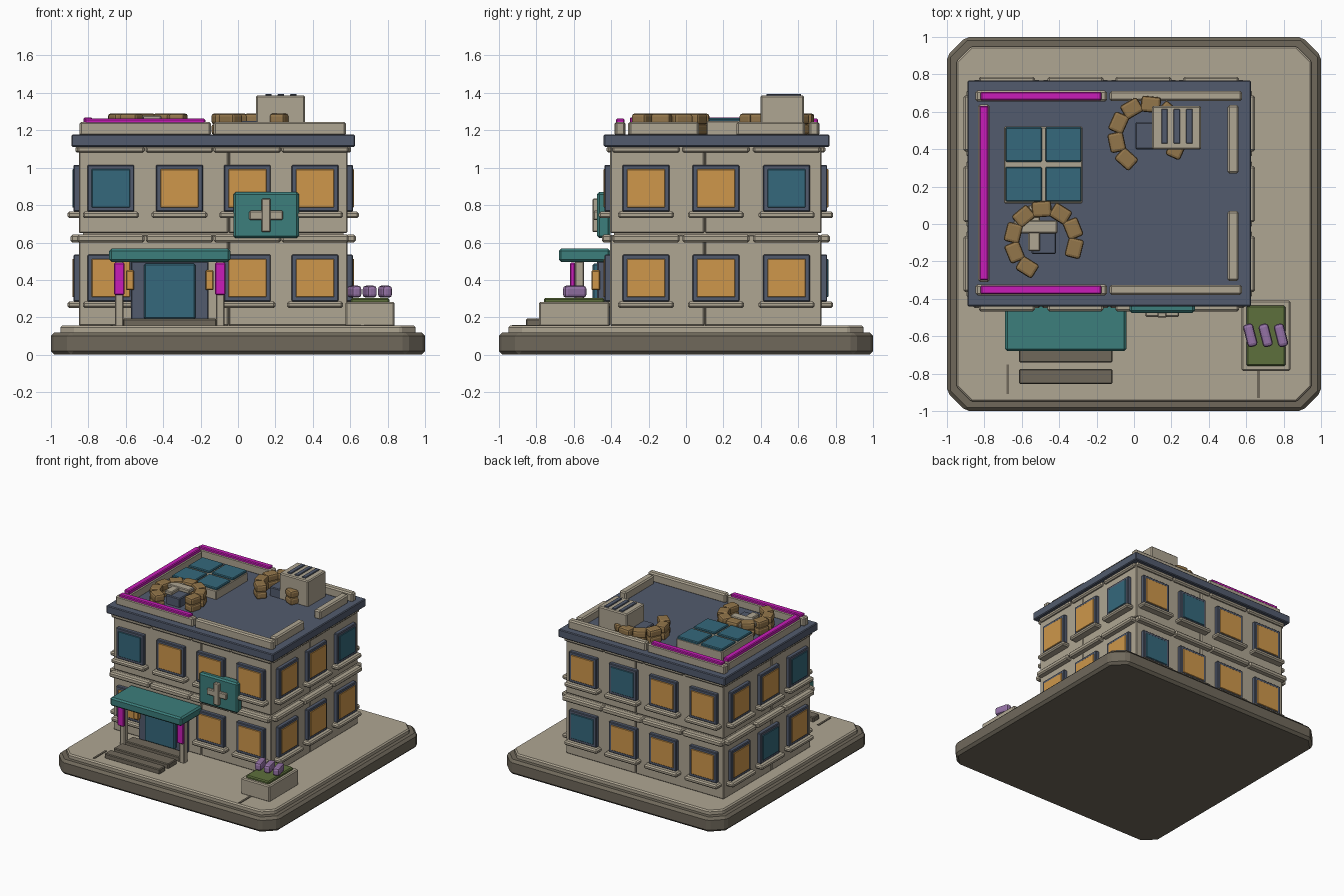
import bpy, bmesh, math
from mathutils import Vector, Matrix

cube = bpy.data.objects.get("Cube")
if cube:
    bpy.data.objects.remove(cube, do_unlink=True)


def material(name, *rgb):
    mat = bpy.data.materials.new(name)
    mat.use_nodes = True
    colour = (*rgb, 1)
    mat.diffuse_color = colour
    mat.node_tree.nodes["Principled BSDF"].inputs["Base Color"].default_value = colour
    return mat


BEIGE = material("beige_stone", .43, .38, .29)
STONE = material("dark_stone", .16, .14, .105)
SLATE = material("slate_blue", .085, .105, .155)
AMBER = material("amber_glass", .62, .31, .07)
GLASS = material("blue_glass", .035, .14, .2)
TEAL = material("teal_paint", .045, .21, .2)
MAGENTA = material("magenta_trim", .58, .012, .48)
BROWN = material("brown_sacking", .29, .18, .07)
GREEN = material("leaf_green", .11, .16, .045)
PURPLE = material("purple_petals", .3, .17, .38)


def finish(name, bm, mat, bevel, segments=1):
    mesh = bpy.data.meshes.new(name)
    bmesh.ops.recalc_face_normals(bm, faces=bm.faces)
    bm.to_mesh(mesh)
    bm.free()
    mesh.materials.append(mat)
    obj = bpy.data.objects.new(name, mesh)
    bpy.context.collection.objects.link(obj)
    if bevel:
        mod = obj.modifiers.new("soft_edges", "BEVEL")
        mod.width = bevel
        mod.segments = segments
        mod.limit_method = "ANGLE"
    return obj


def block(name, centre, size, mat, bevel=.006, turn=0, segments=1):
    bm = bmesh.new()
    bmesh.ops.create_cube(bm, size=1)
    bm.transform(Matrix.Translation(centre) @ Matrix.Rotation(turn, 4, "Z")
                 @ Matrix.Diagonal((*size, 1)))
    return finish(name, bm, mat, bevel, segments)


def box(name, x, y, z, mat, bevel=.006):
    """Box from three (low, high) ranges."""
    spans = [sorted(s) for s in (x, y, z)]
    return block(name, [sum(s) / 2 for s in spans], [s[1] - s[0] for s in spans], mat, bevel)


def slab(name, half, cut, z0, z1, mat, bevel):
    """Square slab with cut corners."""
    a, b = half, half - cut
    ring = [(a, b), (b, a), (-b, a), (-a, b), (-a, -b), (-b, -a), (b, -a), (a, -b)]
    bm = bmesh.new()
    face = bm.faces.new([bm.verts.new((x, y, z0)) for x, y in ring])
    top = bmesh.ops.extrude_face_region(bm, geom=[face])["geom"]
    bmesh.ops.translate(bm, vec=(0, 0, z1 - z0),
                        verts=[v for v in top if isinstance(v, bmesh.types.BMVert)])
    return finish(name, bm, mat, bevel)


# Ground
slab("plinth", 1, .1, 0, .12, STONE, .02)
slab("pavement", .95, .08, .11, .155, BEIGE, .01)
for x, y in (-.675, -.83), (.665, -.85):
    box("paving_joint", (x - .008, x + .008), (y - .08, y + .08), (.15, .16), STONE, 0)

# Walls: two storeys of four blocks each
X0, X1, Y0, Y1 = -.85, .585, -.405, .725
for z in (.155, .64), (.65, 1.12):
    for x in (X0, -.052), (-.048, X1):
        for y in (Y0, .098), (.102, Y1):
            box("wall_block", x, y, z, BEIGE)
box("wall_core", (X0 + .02, X1 - .02), (Y0 + .02, Y1 - .02), (.155, 1.12), BEIGE, 0)
box("roof_slab", (X0 - .04, X1 + .04), (Y0 - .035, Y1 + .042), (1.112, 1.177), SLATE)


# Facades: coordinates are along the wall, outwards and up
def on_wall(side, name, along, out, z, mat, bevel=.005):
    if side in ("front", "back"):
        y = [Y0 - o if side == "front" else Y1 + o for o in out]
        return box(name, along, y, z, mat, bevel)
    x = [X0 - o if side == "left" else X1 + o for o in out]
    return box(name, x, along, z, mat, bevel)


LONG = (-.68, -.313, .05, .412)
SHORT = (-.214, .16, .538)
# Blue windows as (column, storey); all others are lit
BLUE = {"front": [(0, 1)], "back": [(2, 1), (3, 0)],
        "right": [(2, 1)], "left": [(0, 1), (1, 0)]}

for side, blue in BLUE.items():
    for column, u in enumerate(LONG if side in ("front", "back") else SHORT):
        half = .18
        for z0, z1, out in (.6, .642, .045), (1.08, 1.115, .02):
            on_wall(side, "band", (u - half, u + half), (-.01, out), (z0, z1), BEIGE, .01)
        for storey in range(2):
            if side == "front" and column == 1 and storey == 0:
                continue    # the doorway
            z = .41 + storey * .48
            w = .125
            on_wall(side, "window_frame", (u - w, u + w), (-.01, .03), (z - w, z + w), SLATE)
            w = .102
            on_wall(side, "window_pane", (u - w, u + w), (0, .036), (z - w, z + w),
                    GLASS if (column, storey) in blue else AMBER, .003)
            on_wall(side, "window_sill", (u - .15, u + .15), (-.01, .062),
                    (z - .16, z - .125), BEIGE, .01)

# Entrance
DOOR = -.365
box("door_frame", (DOOR - .207, DOOR + .207), (-.475, Y0), (.155, .5), SLATE)
box("door", (DOOR - .137, DOOR + .137), (-.5, -.44), (.19, .487), GLASS, .008)
for y in (-.59, -.49), (-.74, -.63), (-.855, -.775):
    box("step", (DOOR - .25, DOOR + .25), y, (.15, .193), STONE)
box("canopy", (DOOR - .324, DOOR + .324), (-.68, Y0), (.497, .567), TEAL, .012)
for s in (-1, 1):
    x = DOOR + s * .27
    box("canopy_post", (x - .023, x + .023), (-.595, -.545), (.15, .5), BEIGE)
    box("post_banner", (x - .029, x + .029), (-.62, -.594), (.32, .492), MAGENTA)
    x = DOOR + s * .212
    box("lantern", (x - .022, x + .022), (-.505, -.46), (.345, .452), AMBER)

# Wall sign with a cross
box("sign_board", (-.025, .325), (-.475, Y0), (.623, .87), TEAL, .012)
box("sign_cross_upright", (.125, .175), (-.5, -.47), (.655, .835), BEIGE)
box("sign_cross_bar", (.06, .24), (-.496, -.47), (.72, .77), BEIGE)

# Planter
box("planter", (.575, .837), (-.785, -.41), (.15, .283), BEIGE, .008)
box("planter_leaves", (.602, .81), (-.76, -.437), (.27, .303), GREEN, .008)
for x in (.622, .704, .786):
    block("flower", (x, -.595, .337), (.055, .125, .064), PURPLE, .018, .25, 2)

# Parapets and their trims
ROOF = 1.17
LEDGE = 1.245
for y in (-.352, .684):
    box("parapet", (-.848, -.145), (y - .029, y + .029), (ROOF, LEDGE), BEIGE, .01)
    box("parapet", (-.13, .577), (y - .027, y + .027), (ROOF, LEDGE), BEIGE, .01)
    box("parapet_trim", (-.82, -.175), (y - .023, y + .023), (LEDGE - .01, LEDGE + .017), MAGENTA)
box("parapet", (-.833, -.772), (-.31, .64), (ROOF, LEDGE), BEIGE, .01)
box("parapet_trim", (-.826, -.779), (-.3, .632), (LEDGE - .01, LEDGE + .024), MAGENTA)
for y in (-.305, .07), (.27, .635):
    box("parapet", (.5, .56), y, (ROOF, LEDGE), BEIGE, .01)

# Skylight
box("skylight_frame", (-.695, -.275), (.11, .52), (ROOF, 1.25), BEIGE)
for x in (-.59, -.377):
    for y in (.213, .425):
        block("skylight_pane", (x, y, 1.25), (.195, .185, .03), GLASS)

# Rooftop vent unit
box("vent_unit", (.096, .358), (.398, .632), (ROOF, 1.387), BEIGE, .008)
for x in (.163, .229, .296):
    box("vent_slat", (x - .017, x + .017), (.43, .615), (1.38, 1.395), SLATE, .003)

# Two sandbag rings, each around a crate
for centre, start in (Vector((-.482, -.088)), -14), (Vector((.072, .472)), -24):
    for layer in range(2):
        for i in range(8):
            a = math.radians(start + i * 36)
            spot = centre + Vector((math.cos(a), math.sin(a))) * .168
            block("sandbag", (*spot, 1.205 + layer * .056), (.085, .105, .058),
                  BROWN, .015, a, 2)
    block("crate", (*centre, 1.21), (.13, .145, .08), SLATE)
box("rooftop_cross_post", (-.55, -.515), (-.04, .005), (ROOF, 1.26), BEIGE)
box("rooftop_cross_upright", (-.566, -.502), (-.145, .102), (1.245, 1.275), BEIGE)
box("rooftop_cross_bar", (-.643, -.41), (-.05, .02), (1.247, 1.28), BEIGE)
